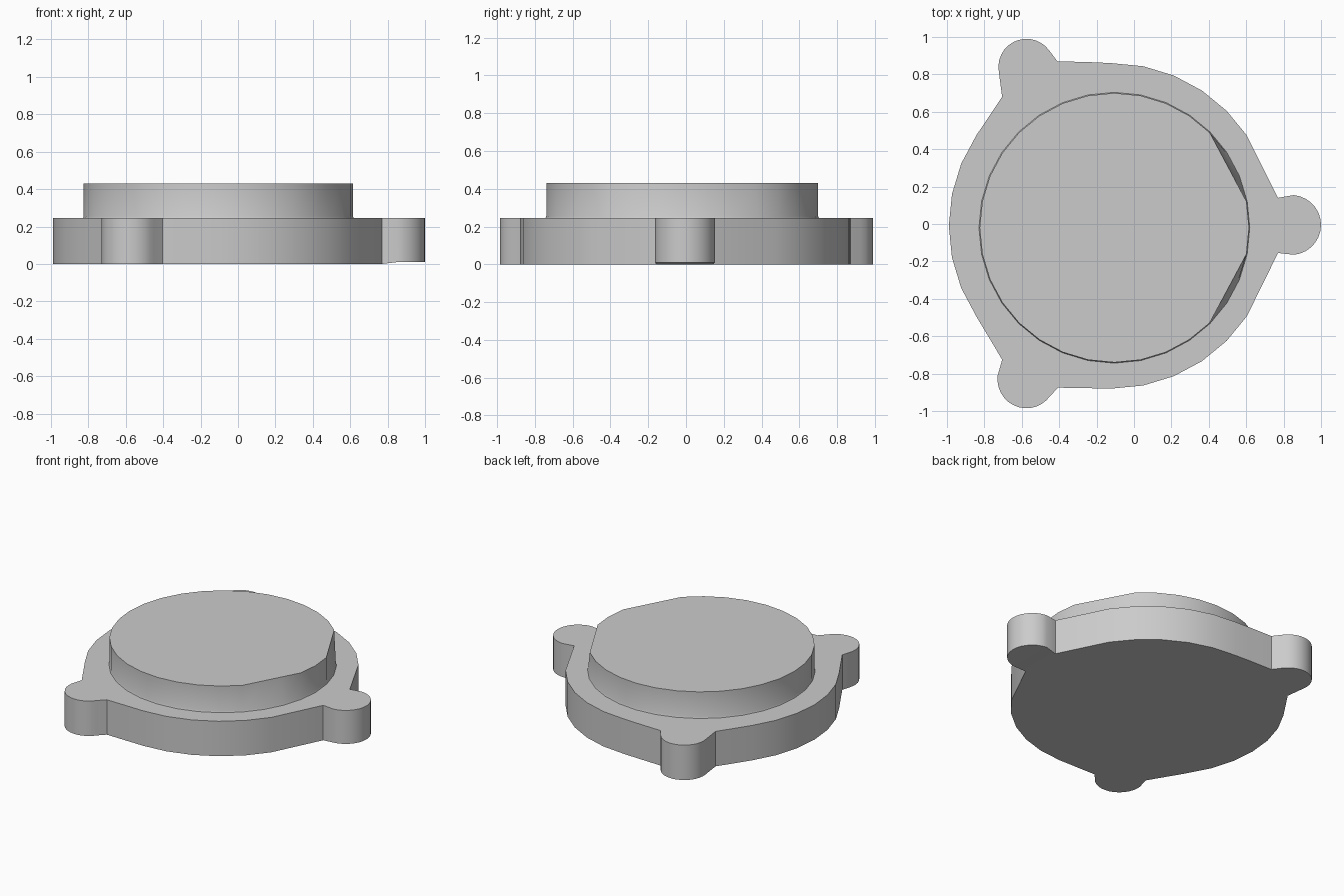
import bpy
import bmesh
from math import cos, sin, radians

cube = bpy.data.objects.get("Cube")
if cube:
    bpy.data.objects.remove(cube)

STEP = 11.25
FLANGE_TOP = 0.245
BOSS_TOP = 0.43

grey = bpy.data.materials.new("plain grey")
grey.use_nodes = True
colour = (0.6, 0.6, 0.6, 1)
grey.diffuse_color = colour
grey.node_tree.nodes["Principled BSDF"].inputs["Base Color"].default_value = colour


def arc(cx, cy, radius, start, end, count):
    """Evenly spaced points along a circular arc, angles in degrees."""
    angles = [radians(start + (end - start) * i / count) for i in range(count + 1)]
    return [(cx + radius * cos(a), cy + radius * sin(a)) for a in angles]


def finish(name, bm):
    bmesh.ops.recalc_face_normals(bm, faces=bm.faces[:])
    mesh = bpy.data.meshes.new(name)
    bm.to_mesh(mesh)
    bm.free()
    mesh.materials.append(grey)
    obj = bpy.data.objects.new(name, mesh)
    bpy.context.collection.objects.link(obj)
    bpy.ops.object.select_all(action="DESELECT")
    obj.select_set(True)
    bpy.context.view_layer.objects.active = obj
    bpy.ops.object.shade_smooth_by_angle(angle=radians(30))
    return obj


def bridge(bm, lower, upper):
    n = len(lower)
    for i in range(n):
        j = (i + 1) % n
        bm.faces.new((lower[i], lower[j], upper[j], upper[i]))


def body_arc(start, end):
    return arc(-0.12, -0.01, 0.87, start, end, round((end - start) / STEP))


# Flange with three rounded ears, drawn as one outline
outline = (
    [(0.77, -0.155)] + arc(0.84, -0.005, 0.16, -85, 85, 14) + [(0.77, 0.14)]
    + body_arc(33.75, 90)
    + [(-0.23, 0.865), (-0.41, 0.87)] + arc(-0.575, 0.84, 0.15, 35, 190, 13)
    + [(-0.705, 0.68)]
    + body_arc(146.25, 213.75)
    + [(-0.705, -0.725)] + arc(-0.575, -0.83, 0.155, 172, 325, 13)
    + [(-0.405, -0.875)]
    + body_arc(270, 326.25)
)
bm = bmesh.new()
# The underside of the front-facing ear lifts very slightly
lower = [bm.verts.new((x, y, 0.01 if x > 0.8 else 0)) for x, y in outline]
upper = [bm.verts.new((x, y, FLANGE_TOP)) for x, y in outline]
bridge(bm, lower, upper)
base = bm.faces.new(lower[::-1])
bm.faces.new(upper)
bmesh.ops.triangulate(bm, faces=[base])
finish("flange", bm)

# Raised round boss, its top rim cut straight in two places
CX, CY, RADIUS = -0.105, -0.02, 0.72


def ring(radius):
    return arc(CX, CY, radius, 0, 360 - STEP, 31)


def flatten(points, first, last):
    """Lay the points between two rim corners onto their chord."""
    (ax, ay), (bx, by) = points[first], points[last]
    for i in range(first + 1, last):
        t = (i - first) / (last - first)
        points[i] = (ax + (bx - ax) * t, ay + (by - ay) * t)


rim = ring(RADIUS)
flatten(rim, 1, 4)
flatten(rim, 28, 31)
bm = bmesh.new()
levels = [(ring(RADIUS + 0.004), FLANGE_TOP), (ring(RADIUS), 0.255), (rim, BOSS_TOP)]
loops = [[bm.verts.new((x, y, z)) for x, y in pts] for pts, z in levels]
for low, high in zip(loops, loops[1:]):
    bridge(bm, low, high)
bm.faces.new(loops[-1])
finish("raised_boss", bm)
